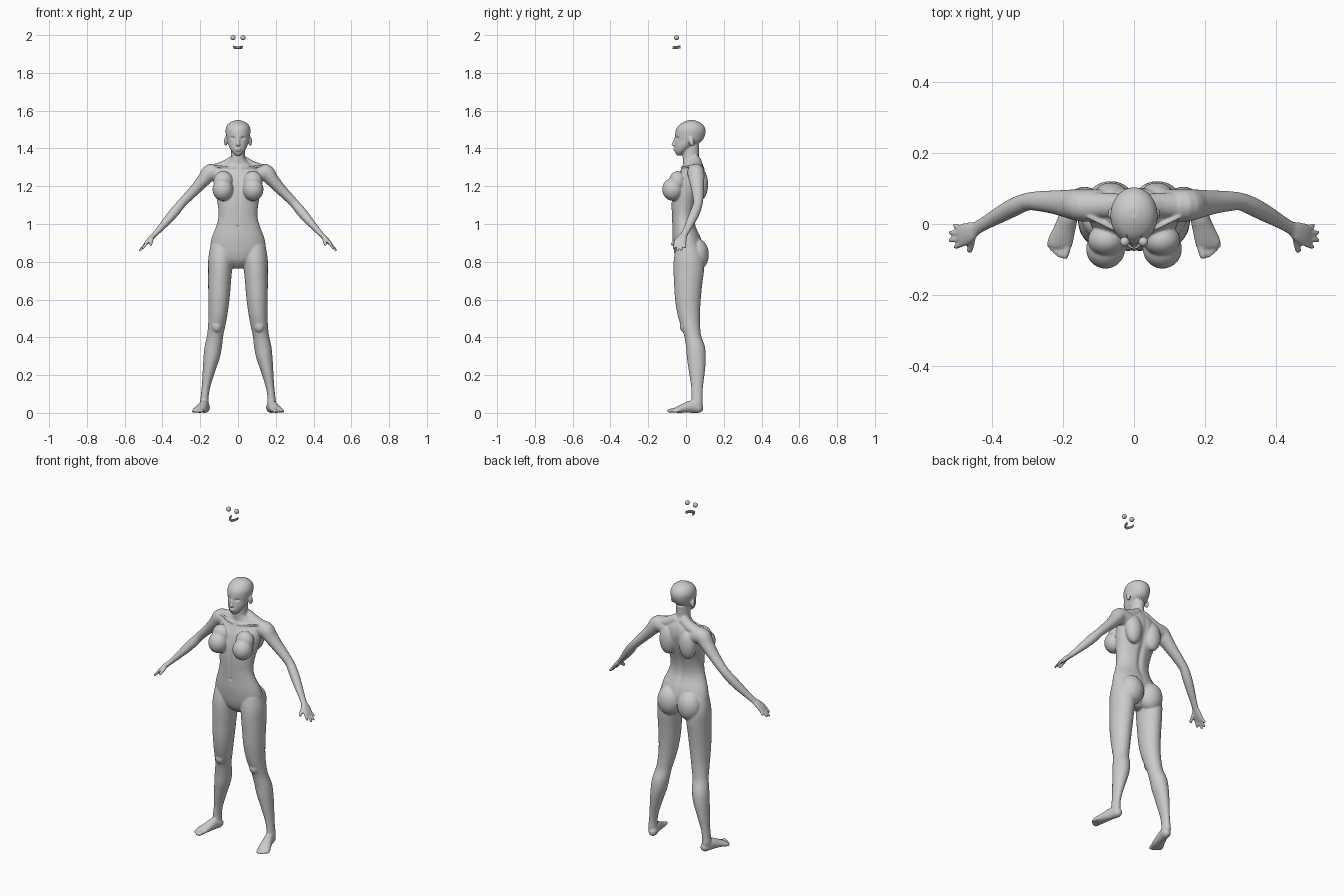
import bpy, bmesh, math
from mathutils import Vector, Matrix

bm = bmesh.new()


def spline(rows, steps=4):
    """Catmull-Rom through rows of numbers."""
    out, n = [], len(rows)
    for i in range(n - 1):
        p = [rows[max(i - 1, 0)], rows[i], rows[i + 1], rows[min(i + 2, n - 1)]]
        for k in range(steps):
            t = k / steps
            out.append([0.5 * (2 * b + (c - a) * t + (2 * a - 5 * b + 4 * c - d) * t * t
                               + (3 * b - a - 3 * c + d) * t ** 3) for a, b, c, d in zip(*p)])
    return out + [list(rows[-1])]


def loft(rows, ref=None, sides=(1, -1), n=28):
    """Rings (x, y, z, half width, half depth); level if ref is None, else across the path."""
    rows = spline(rows)
    for s in sides:
        rings = []
        for i, (x, y, z, a, b) in enumerate(rows):
            u, v = Vector((1, 0, 0)), Vector((0, 1, 0))
            if ref:
                t = (Vector(rows[min(i + 1, len(rows) - 1)][:3]) - Vector(rows[max(i - 1, 0)][:3])).normalized()
                r = Vector(ref)
                v = (r - t * r.dot(t)).normalized()
                u = v.cross(t)
            ring = []
            for k in range(n):
                w = 2 * math.pi * k / n
                p = Vector((x, y, z)) + u * a * math.cos(w) + v * b * math.sin(w)
                ring.append(bm.verts.new((p.x * s, p.y, p.z)))
            rings.append(ring)
        for p, q in zip(rings, rings[1:]):
            for k in range(n):
                bm.faces.new((p[k], p[(k + 1) % n], q[(k + 1) % n], q[k]))
        bm.faces.new(rings[0][::-1])
        bm.faces.new(rings[-1])


def blob(c, r, rot=0.0, sides=(1, -1)):
    for s in sides:
        m = (Matrix.Diagonal((s, 1, 1, 1)) @ Matrix.Translation(c)
             @ Matrix.Rotation(rot, 4, 'X') @ Matrix.Diagonal((*r, 1)))
        bmesh.ops.create_uvsphere(bm, u_segments=28, v_segments=18, radius=1, matrix=m)


def digit(base, tip, r, ref):
    b, t = Vector(base), Vector(tip)
    loft([(*b.lerp(t, f), r * k, r * k) for f, k in ((0, 1), (.5, 1), (.85, .9), (1, .5))], ref, n=14)


def column(rows):
    """Central rows (z, front y, back y, half width) to loft rings."""
    loft([(0, (f + b) / 2, z, w, (b - f) / 2) for z, f, b, w in rows], sides=(1,), n=40)


# torso and neck
column([(.765, -.01, .04, .03), (.80, -.045, .07, .09), (.84, -.06, .085, .135), (.88, -.067, .09, .147),
        (.93, -.072, .078, .138), (.99, -.073, .052, .115), (1.04, -.075, .048, .103),
        (1.10, -.077, .06, .107), (1.17, -.072, .085, .12), (1.24, -.052, .102, .128),
        (1.285, -.028, .1, .115), (1.315, -.016, .09, .075), (1.34, -.017, .075, .043),
        (1.365, -.018, .068, .037), (1.42, -.02, .07, .037)])
# head
column([(1.363, -.05, -.025, .012), (1.38, -.058, .0, .03), (1.40, -.06, .025, .043),
        (1.42, -.06, .055, .052), (1.44, -.058, .085, .058), (1.47, -.058, .1, .064),
        (1.50, -.053, .103, .066), (1.525, -.036, .09, .056), (1.541, -.01, .067, .037),
        (1.55, .015, .045, .012)])
# nose, lips, ears
loft([(0, -.054, 1.462, .006, .005), (0, -.061, 1.44, .007, .007), (0, -.067, 1.42, .011, .01),
      (0, -.062, 1.413, .009, .006)], sides=(1,))
blob((0, -.061, 1.399), (.018, .007, .0045), sides=(1,))
blob((0, -.06, 1.391), (.016, .007, .005), sides=(1,))
blob((.065, .028, 1.437), (.009, .015, .025), .2)
# shoulder slope, collarbone, shoulder blades
loft([(.015, .05, 1.338, .03, .03), (.07, .053, 1.306, .03, .035), (.135, .052, 1.285, .028, .035)], (0, 1, 0))
loft([(.012, -.022, 1.298, .007, .007), (.06, -.012, 1.302, .006, .006), (.13, .022, 1.308, .006, .006)], (0, 1, 0))
blob((.065, .075, 1.21), (.05, .042, .085))
# chest and hip masses
blob((.08, -.07, 1.183), (.055, .056, .06))
blob((.078, -.045, 1.225), (.052, .045, .055))
blob((.066, .058, .838), (.07, .063, .085))
# arms
loft([(.09, .052, 1.265, .045, .045), (.145, .052, 1.272, .046, .045), (.18, .056, 1.235, .036, .041),
      (.22, .061, 1.19, .03, .034), (.262, .064, 1.147, .026, .029), (.3, .063, 1.107, .024, .025),
      (.335, .049, 1.065, .026, .026), (.373, .029, 1.02, .023, .024), (.412, .007, .976, .017, .02),
      (.442, -.01, .943, .0135, .018)], (0, 1, 0))
# hands with fingers and thumb
loft([(.43, -.005, .956, .014, .018), (.445, -.012, .94, .013, .02), (.462, -.022, .924, .013, .028),
      (.48, -.03, .905, .011, .032), (.493, -.034, .89, .008, .03)], (0, 1, 0))
for by, tx, ty, tz in ((-.056, .506, -.066, .868), (-.042, .522, -.046, .856),
                       (-.027, .522, -.024, .858), (-.013, .508, -.003, .872)):
    digit((.482, by, .902), (tx, ty, tz), .0075, (0, 1, 0))
digit((.454, -.035, .925), (.464, -.08, .888), .0095, (1, 0, 0))
# legs
loft([(x, (f + b) / 2, z, w, (b - f) / 2) for z, x, w, f, b in (
    (.89, .085, .06, -.05, .07), (.82, .091, .066, -.064, .095), (.75, .095, .063, -.066, .095),
    (.68, .098, .06, -.063, .086), (.60, .101, .056, -.058, .078), (.52, .106, .05, -.045, .074),
    (.46, .113, .046, -.027, .075), (.41, .121, .043, -.01, .08), (.35, .131, .046, .0, .1),
    (.29, .14, .043, .005, .105), (.22, .154, .033, .015, .1), (.14, .169, .023, .027, .09),
    (.09, .176, .021, .029, .087), (.05, .178, .023, .028, .088), (.018, .176, .018, .035, .082))])
blob((.113, -.008, .46), (.028, .025, .035))
# feet with toes
loft([(.17, .09, .024, .01, .012), (.172, .072, .026, .024, .026), (.182, .03, .033, .026, .033),
      (.194, -.01, .025, .03, .025), (.207, -.05, .0155, .035, .0155), (.21, -.066, .012, .03, .01)], (0, 0, 1))
for x, y, r in ((.197, -.098, .0105), (.211, -.095, .008), (.222, -.087, .0075),
                (.232, -.077, .0075), (.241, -.065, .007)):
    digit((x - .0095, y + .034, r + .004), (x, y, r), r, (0, 0, 1))

bmesh.ops.recalc_face_normals(bm, faces=bm.faces)
me = bpy.data.meshes.new("body")
bm.to_mesh(me)
bm.free()
body = bpy.data.objects.new("body", me)
bpy.context.collection.objects.link(body)

# fuse all parts into one smooth skin
rm = body.modifiers.new("fuse", 'REMESH')
rm.mode, rm.voxel_size, rm.use_smooth_shade = 'VOXEL', .0042, True
sm = body.modifiers.new("soften", 'SMOOTH')
sm.factor, sm.iterations = .5, 5
fused = bpy.data.meshes.new_from_object(body.evaluated_get(bpy.context.evaluated_depsgraph_get()))
body.modifiers.clear()
body.data = fused


def bump(d, w):
    return math.exp(-(d / w) ** 2)


# eye sockets, navel, spine and midline grooves
for v in fused.vertices:
    x, y, z = v.co
    if z > 1.36 and y < 0:
        v.co.y += .009 * bump(abs(x) - .027, .012) * bump(z - 1.455, .007)
    elif y < 0 and abs(x) < .06 and .95 < z < 1.28:
        v.co.y += .004 * bump(x, .01) * bump(z - 1.12, .12) + .006 * bump(x, .006) * bump(z - .985, .008)
    elif y > .02 and abs(x) < .08 and .85 < z < 1.33:
        v.co.y -= .009 * bump(x, .016) * bump(z - 1.1, .16)
fused.shade_smooth()

# eyes, floating above the figure
for side, s in (("left", 1), ("right", -1)):
    bpy.ops.mesh.primitive_uv_sphere_add(segments=32, ring_count=16, radius=.0135,
                                         location=(s * .0265, -.05, 1.9865), rotation=(math.pi / 2, 0, 0))
    bpy.context.object.name = side + "_eye"
    bpy.ops.object.shade_smooth()

# teeth: two horseshoe rows
for name, z, h, w in (("upper_teeth", 1.941, .004, .023), ("lower_teeth", 1.933, .004, .021)):
    bm = bmesh.new()
    loft([(w * math.cos(a), -.03 - .038 * math.sin(a), z - .004 * math.sin(a), .003, h)
          for a in [math.pi * k / 12 for k in range(13)]], (0, 0, 1), (1,), 10)
    bmesh.ops.recalc_face_normals(bm, faces=bm.faces)
    m = bpy.data.meshes.new(name)
    bm.to_mesh(m)
    bm.free()
    m.shade_smooth()
    bpy.context.collection.objects.link(bpy.data.objects.new(name, m))
